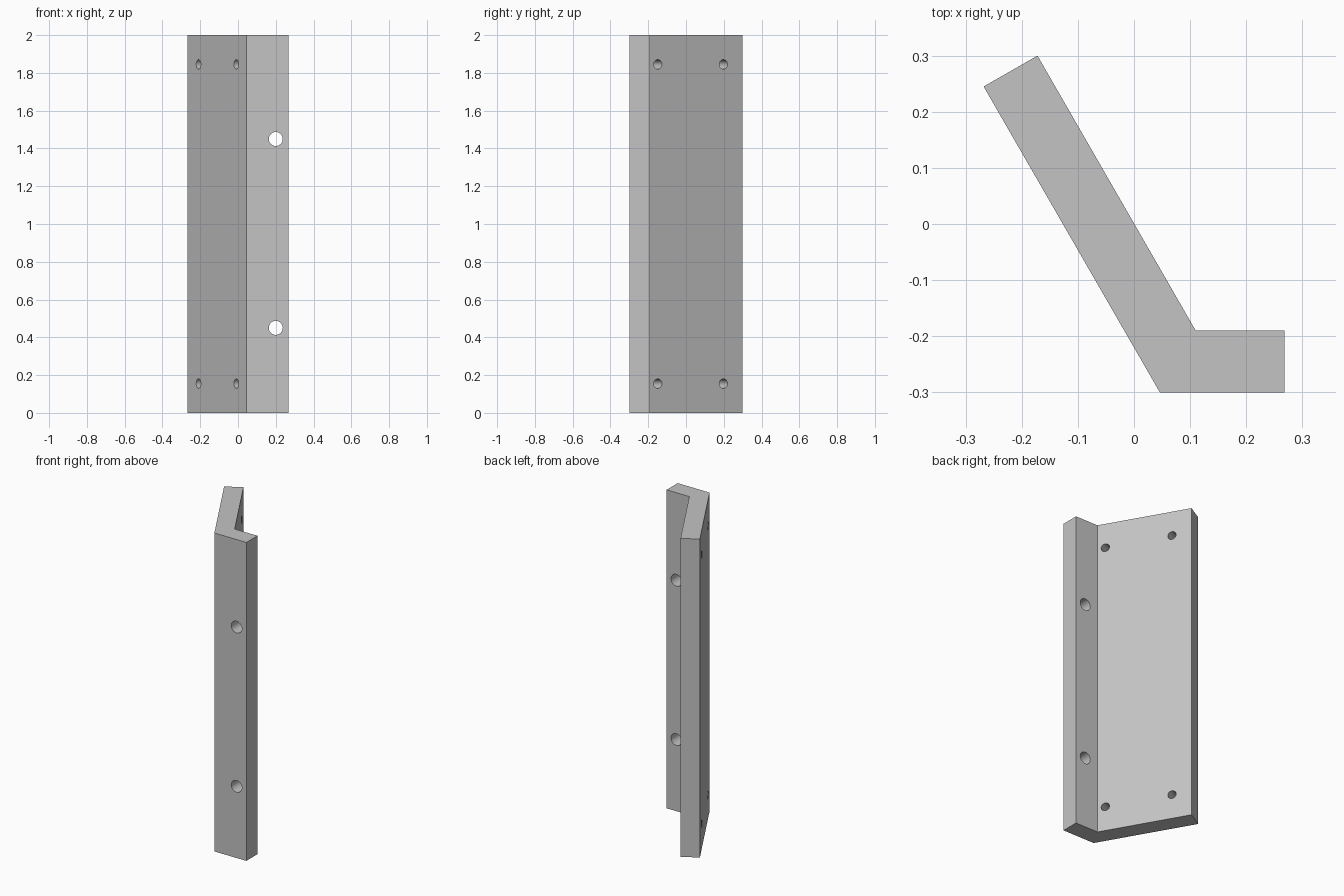
import bpy, bmesh, math
from mathutils import Vector

cube = bpy.data.objects.get("Cube")
if cube:
    bpy.data.objects.remove(cube, do_unlink=True)

grey = bpy.data.materials.new("plain grey")
grey.use_nodes = True
colour = (0.55, 0.55, 0.55, 1)
grey.diffuse_color = colour
grey.node_tree.nodes["Principled BSDF"].inputs["Base Color"].default_value = colour

HEIGHT = 2.0
PROFILE = [(-0.268, 0.245), (0.046, -0.3), (0.268, -0.3),
           (0.268, -0.19), (0.11, -0.19), (-0.172, 0.3)]

# Bent plate: profile extruded upward
bm = bmesh.new()
base = bm.faces.new([bm.verts.new((x, y, 0)) for x, y in PROFILE])
top = bmesh.ops.extrude_face_region(bm, geom=[base])["geom"]
bmesh.ops.translate(bm, vec=(0, 0, HEIGHT),
                    verts=[v for v in top if isinstance(v, bmesh.types.BMVert)])
bmesh.ops.recalc_face_normals(bm, faces=bm.faces)
mesh = bpy.data.meshes.new("angled_bracket")
bm.to_mesh(mesh)
bm.free()
mesh.materials.append(grey)
bracket = bpy.data.objects.new("angled_bracket", mesh)
bpy.context.collection.objects.link(bracket)


def drill(name, centre, axis, radius):
    """Cut a round through hole along the axis."""
    bpy.ops.mesh.primitive_cylinder_add(
        vertices=32, radius=radius, depth=0.2, location=centre,
        rotation=Vector(axis).to_track_quat("Z", "Y").to_euler())
    cutter = bpy.context.object
    cutter.name = name
    cutter.data.materials.append(grey)
    cut = bracket.modifiers.new(name, "BOOLEAN")
    cut.operation = "DIFFERENCE"
    cut.solver = "EXACT"
    cut.object = cutter
    bpy.context.view_layer.objects.active = bracket
    bpy.ops.object.modifier_apply(modifier=name)
    bpy.data.objects.remove(cutter, do_unlink=True)


# Two larger holes through the short flange
for z in (0.45, 1.45):
    drill("flange_hole", (0.2, -0.245, z), (0, 1, 0), 0.037)

# Four small holes near the corners of the slanted plate
slant = (math.cos(math.radians(30)), math.sin(math.radians(30)), 0)
for x, y in ((-0.162, 0.17), (0.038, -0.177)):
    for z in (0.155, 1.845):
        drill("plate_hole", (x, y, z), slant, 0.025)

# Smooth hole walls, sharp plate edges
bpy.ops.object.select_all(action="DESELECT")
bracket.select_set(True)
bpy.context.view_layer.objects.active = bracket
bpy.ops.object.shade_smooth_by_angle(angle=math.radians(30))
